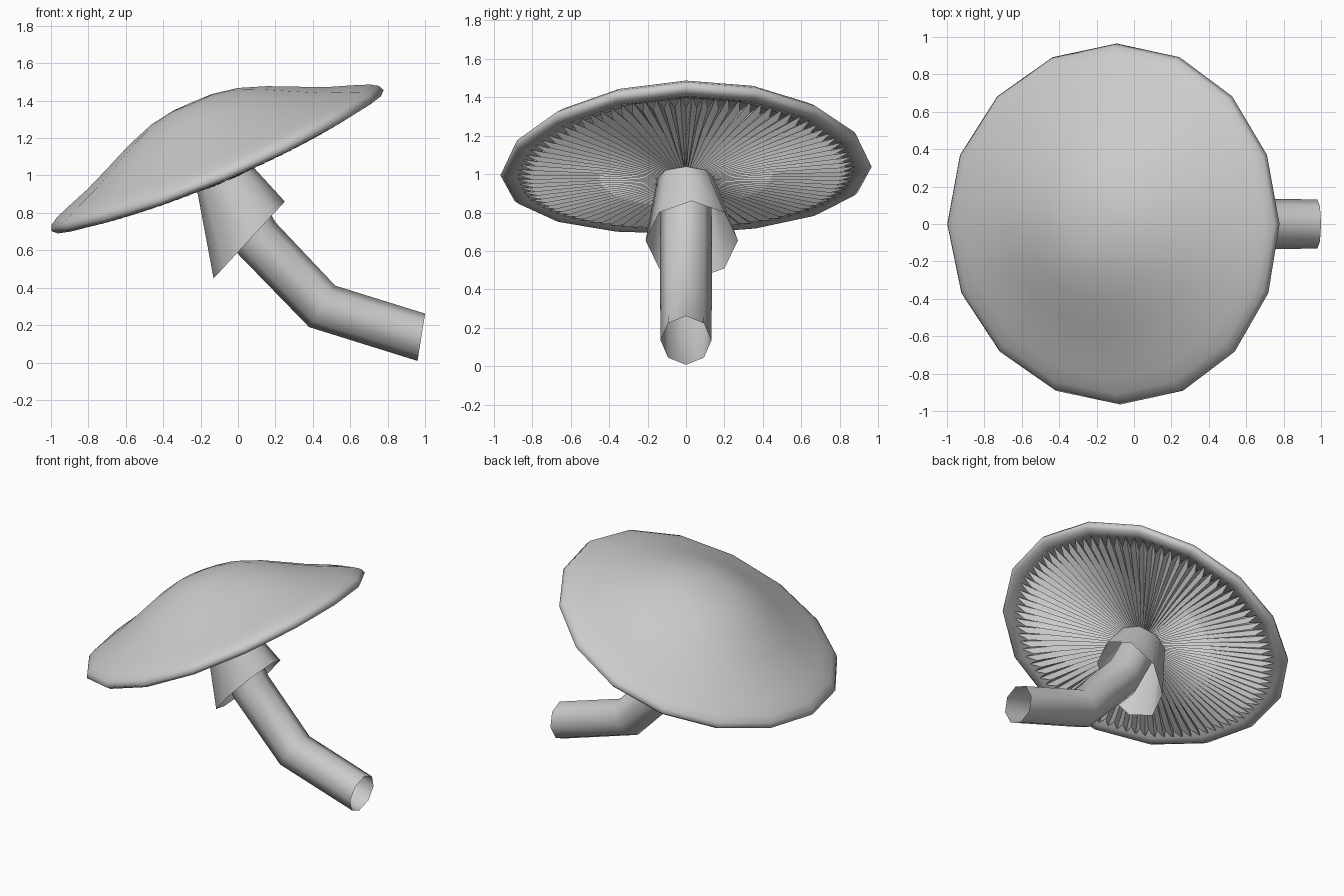
import bpy, math
from mathutils import Matrix, Vector

if "Cube" in bpy.data.objects:
    bpy.data.objects.remove(bpy.data.objects["Cube"])

TILT = Matrix.Translation((-0.11, 0, 1.08)) @ Matrix.Rotation(math.radians(-23), 4, 'Y')


def make(name, verts, faces, angle=40):
    me = bpy.data.meshes.new(name)
    me.from_pydata([tuple(v) for v in verts], [], faces)
    ob = bpy.data.objects.new(name, me)
    bpy.context.collection.objects.link(ob)
    bpy.context.view_layer.objects.active = ob
    ob.select_set(True)
    bpy.ops.object.mode_set(mode='EDIT')
    bpy.ops.mesh.select_all(action='SELECT')
    bpy.ops.mesh.remove_doubles(threshold=0.0001)
    bpy.ops.mesh.normals_make_consistent(inside=False)
    bpy.ops.object.mode_set(mode='OBJECT')
    bpy.ops.object.shade_smooth_by_angle(angle=math.radians(angle))
    ob.select_set(False)
    return ob


def bridge(rings):
    n = len(rings[0])
    faces = [(i * n + j, i * n + (j + 1) % n, (i + 1) * n + (j + 1) % n, (i + 1) * n + j)
             for i in range(len(rings) - 1) for j in range(n)]
    return [v for r in rings for v in r], faces


def on_cap(r, a, h):
    # sides of the cap droop a little and the cap rolls slightly
    x, y = r * math.cos(a), r * math.sin(a)
    return TILT @ Vector((x, y, h - 0.075 * y * y + 0.025 * y))


def oval(centre, u, half_u, half_y, n=8):
    u = Vector(u).normalized()
    return [Vector(centre) + u * half_u * math.cos(2 * math.pi * k / n)
            + Vector((0, half_y * math.sin(2 * math.pi * k / n), 0)) for k in range(n)]


# cap: domed top rolling under into a lip
profile = [(0.0, 0.34), (0.12, 0.337), (0.25, 0.315), (0.4, 0.262), (0.55, 0.195),
           (0.7, 0.13), (0.83, 0.085), (0.91, 0.055), (0.95, 0.03), (0.965, 0.0),
           (0.94, -0.025), (0.89, -0.025), (0.83, -0.005), (0.76, 0.02)]
rings = [[on_cap(r, 2 * math.pi * k / 16, h) for k in range(16)] for r, h in profile]
make("cap", *bridge(rings), angle=80)

# gills: pleated fan under the cap
N = 88
pleats = []
for r_ridge, h_ridge, r_valley, h_valley in [(0.08, -0.12, 0.08, -0.10),
                                             (0.45, -0.085, 0.45, -0.045),
                                             (0.80, -0.05, 0.88, -0.022)]:
    pleats.append([on_cap(r_valley if k % 2 else r_ridge, math.pi * k / N,
                          h_valley if k % 2 else h_ridge) for k in range(2 * N)])
make("gills", *bridge(pleats), angle=20)

# stem: bent eight-sided tube with mitred joints
stem = [oval((0.98, 0, 0.135), (0.04, 0, 0.25), 0.128, 0.132),
        oval((0.45, 0, 0.30), (0.14, 0, 0.22), 0.131, 0.134),
        oval((0.10, 0, 0.665), (0.20, 0, 0.17), 0.131, 0.136),
        oval((-0.08, 0, 1.0), (0.92, 0, 0.39), 0.125, 0.13)]
make("stem", *bridge(stem), angle=60)

# skirt: flared collar hanging round the top of the stem
skirt = [oval((-0.065, 0, 0.975), (0.92, 0, 0.39), 0.165, 0.15),
         oval((0.06, 0.03, 0.655), (0.38, 0, 0.41), 0.28, 0.24)]
make("skirt", *bridge(skirt), angle=60)
